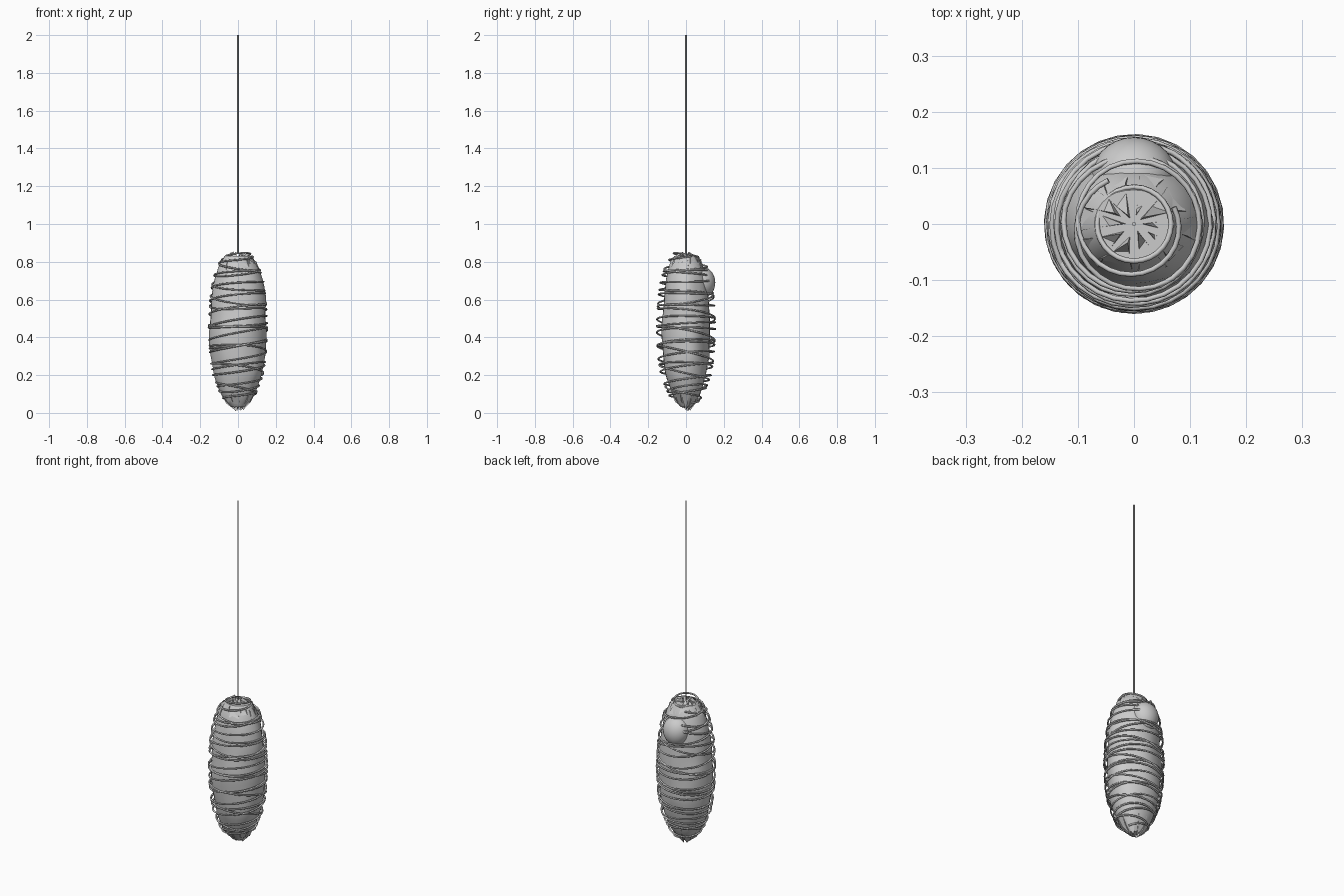
import bpy, bmesh, math, random
from mathutils import Vector, noise

if "Cube" in bpy.data.objects:
    bpy.data.objects.remove(bpy.data.objects["Cube"])
random.seed(4)

PROFILE = [(0.01, .012), (.05, .055), (.10, .09), (.2, .128), (.3, .144), (.45, .151),
           (.6, .144), (.7, .13), (.78, .105), (.83, .072), (.86, .025)]


def radius(z):
    z = min(max(z, PROFILE[0][0]), PROFILE[-1][0])
    for (a, ra), (b, rb) in zip(PROFILE, PROFILE[1:]):
        if z <= b:
            return ra + (rb - ra) * (z - a) / (b - a)
    return PROFILE[-1][1]


def finish(bm, name, angle=35):
    bmesh.ops.recalc_face_normals(bm, faces=bm.faces)
    mesh = bpy.data.meshes.new(name)
    bm.to_mesh(mesh)
    bm.free()
    ob = bpy.data.objects.new(name, mesh)
    bpy.context.collection.objects.link(ob)
    bpy.ops.object.select_all(action='DESELECT')
    ob.select_set(True)
    bpy.context.view_layer.objects.active = ob
    bpy.ops.object.shade_smooth_by_angle(angle=math.radians(angle))
    return ob


def tube(name, pts, r, cyclic=False, res=1):
    cu = bpy.data.curves.new(name, 'CURVE')
    cu.dimensions = '3D'
    cu.bevel_depth = r
    cu.bevel_resolution = res
    cu.use_fill_caps = True
    sp = cu.splines.new('POLY')
    sp.points.add(len(pts) - 1)
    for p, co in zip(sp.points, pts):
        p.co = (*co, 1)
    sp.use_cyclic_u = cyclic
    ob = bpy.data.objects.new(name, cu)
    bpy.context.collection.objects.link(ob)
    return ob


# Lumpy wrapped body, slightly flattened front to back
SEG, ROWS = 28, 26
bm = bmesh.new()
rings = []
for j in range(ROWS + 1):
    z = .03 + .80 * j / ROWS
    row = []
    for i in range(SEG):
        a = 2 * math.pi * i / SEG
        d = Vector((math.cos(a), math.sin(a), z * 4))
        r = radius(z) * (1 + .07 * noise.noise(d * 1.6))
        row.append(bm.verts.new((r * math.cos(a), r * .84 * math.sin(a), z)))
    rings.append(row)
for lo, hi in zip(rings, rings[1:]):
    for i in range(SEG):
        k = (i + 1) % SEG
        bm.faces.new((lo[i], lo[k], hi[k], hi[i]))
bm.faces.new(rings[0][::-1])
bm.faces.new(rings[-1])
finish(bm, "cocoon_body")


# Torn jagged cloth flaps at both ends
def flaps(name, count, z_base, z_tip, tip_r):
    bm = bmesh.new()
    for i in range(count):
        a = 2 * math.pi * i / count + random.uniform(-.15, .15)
        zb = z_base + random.uniform(-.02, .02)
        zt = z_tip + random.uniform(-.012, .008)
        w = random.uniform(.2, .36)
        tr = tip_r * random.uniform(.5, 1.5)

        def at(ang, r, z):
            return bm.verts.new((r * math.cos(ang), r * .85 * math.sin(ang), z))
        rb = radius(zb)
        zm = (zb + zt) / 2
        rm = radius(zm) + .008
        v = [at(a - w, rb, zb), at(a + w, rb, zb), at(a + w * .9, rm, zm),
             at(a + .1, tr, zt), at(a - w * .8, rm, zm)]
        inner = bm.verts.new((0, 0, zb))
        bm.faces.new(v)
        for s, t in zip(v, v[1:] + v[:1]):
            bm.faces.new((s, t, inner))
    return finish(bm, name, 15)


flaps("top_flaps", 10, .775, .848, .03)
flaps("bottom_flaps", 8, .10, .018, .018)

# Smooth egg-shaped lump on the upper back
bm = bmesh.new()
bmesh.ops.create_uvsphere(bm, u_segments=28, v_segments=18, radius=1)
for v in bm.verts:
    taper = 1 + .08 * v.co.z
    v.co = (v.co.x * .075 * taper, .085 + v.co.y * .07, .69 + v.co.z * .083)
finish(bm, "back_lump")


# Long spiral cords wound around the body
def spiral(name, turns, phase, z0, z1, wobble):
    pts = []
    n = int(turns * 28)
    for k in range(n + 1):
        t = k / n
        a = phase + 2 * math.pi * turns * t
        z = z0 + (z1 - z0) * t + wobble * math.sin(a + 4 * t) * math.sin(math.pi * t)
        r = radius(z) + .005
        pts.append((r * math.cos(a), r * math.sin(a), z))
    return tube(name, pts, .0048)


spiral("cord_spiral_up", 12, .4, .05, .83, .018)
spiral("cord_spiral_down", 7, 2.1, .81, .07, .022)

# Single tilted cord loops
for i, z in enumerate((.13, .25, .36, .47, .6, .74)):
    tilt, ph = random.uniform(.01, .035), random.uniform(0, 6.28)
    pts = []
    for k in range(28):
        a = 2 * math.pi * k / 28
        zz = z + tilt * math.cos(a - ph)
        r = radius(zz) + .005
        pts.append((r * math.cos(a), r * math.sin(a), zz))
    tube(f"cord_loop_{i}", pts, .0048, True)

# Hanging thread with cord ring where it meets the top
tube("hanging_thread", [(0, 0, .84), (0, 0, 2)], .004, res=2)
tube("top_cord_ring", [(.066 * math.cos(k * math.pi / 14), .066 * math.sin(k * math.pi / 14),
                        .835 + .012 * math.cos(k * math.pi / 14 + 1)) for k in range(28)], .0048, True)
